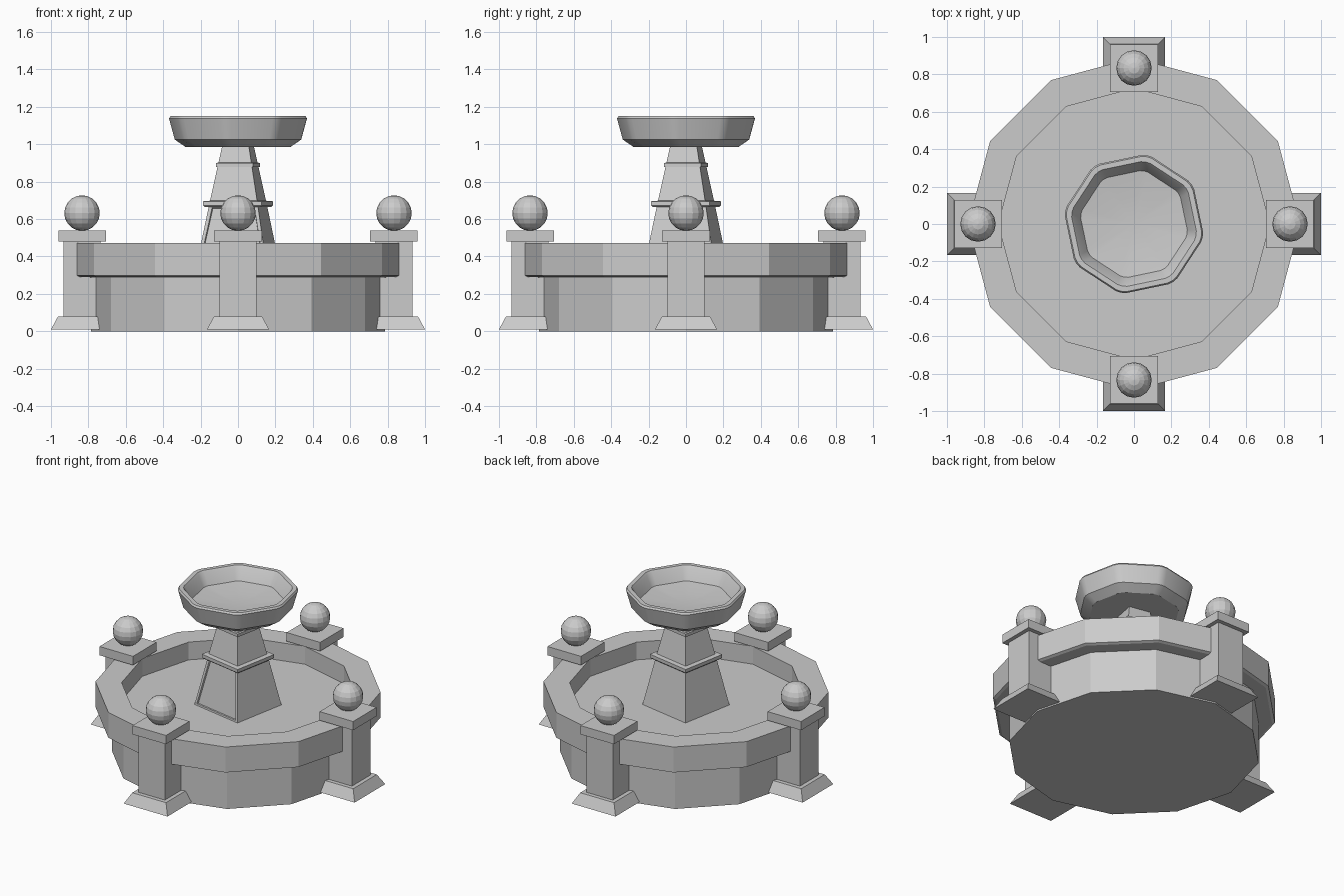
import bpy, bmesh, math

if "Cube" in bpy.data.objects:
    bpy.data.objects.remove(bpy.data.objects["Cube"])

R2 = math.sqrt(2)
TURN = -10.7  # the centrepiece is twisted slightly from the axes


def lathe(name, profile, sides, turn=0.0, centre=(0, 0), inset_front=False, soft=0.0):
    """Revolve (radius, z) points into a faceted solid; end points are capped.
    soft = half angle in degrees of the rounding cut into each corner."""
    half = math.pi / sides
    corner = [(0.0, 1.0)]
    if soft:
        s = math.radians(soft)
        k = math.cos(half) / math.cos(half - s)
        corner = [(-s, k), (0.0, (1 + 3 * k) / 4), (s, k)]
    steps = [(math.radians(turn) + 2 * half * i + a, k)
             for i in range(sides) for a, k in corner]
    n = len(steps)
    bm = bmesh.new()
    rings = []
    for r, z in profile:
        if r == 0:
            rings.append([bm.verts.new((0, 0, z))] * n)
        else:
            rings.append([bm.verts.new((r * k * math.cos(a), r * k * math.sin(a), z))
                          for a, k in steps])
    for low, high in zip(rings, rings[1:]):
        for i in range(n):
            j = (i + 1) % n
            bm.faces.new(list(dict.fromkeys([low[i], low[j], high[j], high[i]])))
    for ring in (rings[0], rings[-1]):
        if ring[0] is not ring[1]:
            bm.faces.new(ring)
    bmesh.ops.recalc_face_normals(bm, faces=bm.faces)
    if inset_front:
        bm.normal_update()
        lower = [f for f in bm.faces if f.calc_center_median().z < 0.6]
        front = min(lower, key=lambda f: f.normal.y)
        bmesh.ops.inset_individual(bm, faces=[front], thickness=0.025, depth=0)
        bmesh.ops.inset_individual(bm, faces=[front], thickness=0.004, depth=-0.01)
    mesh = bpy.data.meshes.new(name)
    bm.to_mesh(mesh)
    bm.free()
    obj = bpy.data.objects.new(name, mesh)
    obj.location = (centre[0], centre[1], 0)
    bpy.context.collection.objects.link(obj)
    return obj


def square(name, profile, centre):
    """Square block from (half width, z) points."""
    return lathe(name, [(h * R2, z) for h, z in profile], 4, 45, centre)


# Twelve-sided basin with overhanging rim and sunken floor
lathe("basin", [(0.785, 0), (0.785, 0.288), (0.87, 0.29), (0.888, 0.298),
                (0.888, 0.472), (0.725, 0.472), (0.725, 0.35), (0, 0.35)], 12)

# Tapered square pedestal with a sunken front panel and two collars
lathe("pedestal", [(0.271, 0.345), (0.186, 0.68), (0.10, 1.0)], 4, TURN - 45,
      inset_front=True)
lathe("lower_collar", [(0.185, 0.664), (0.213, 0.664), (0.225, 0.672),
                       (0.225, 0.695), (0.18, 0.698)], 4, TURN - 45)
lathe("upper_collar", [(0.12, 0.876), (0.143, 0.878), (0.143, 0.90),
                       (0.12, 0.902)], 4, TURN - 45)

# Octagonal bowl with softened corners
bowl = lathe("bowl", [(0, 0.985), (0.29, 0.985), (0.35, 1.025), (0.382, 1.138),
                      (0.374, 1.15), (0.345, 1.15), (0.335, 1.138), (0.295, 1.062),
                      (0.15, 1.045), (0, 1.04)], 8, TURN, soft=4.5)
bpy.context.view_layer.objects.active = bowl
bowl.select_set(True)
bpy.ops.object.shade_smooth_by_angle(angle=math.radians(28))

# Four pillars around the basin
for side, x, y in (("front", 0, -1), ("right", 1, 0), ("back", 0, 1), ("left", -1, 0)):
    c = (x * 0.834, y * 0.834)
    square(side + "_pillar_foot", [(0.166, 0.01), (0.128, 0.08)], c)
    square(side + "_pillar_shaft", [(0.1, 0.05), (0.1, 0.50)], c)
    square(side + "_pillar_cap", [(0.127, 0.48), (0.127, 0.54)], c)
    bpy.ops.mesh.primitive_uv_sphere_add(segments=16, ring_count=10, radius=0.095,
                                         location=(c[0], c[1], 0.632))
    bpy.context.object.name = side + "_pillar_ball"
